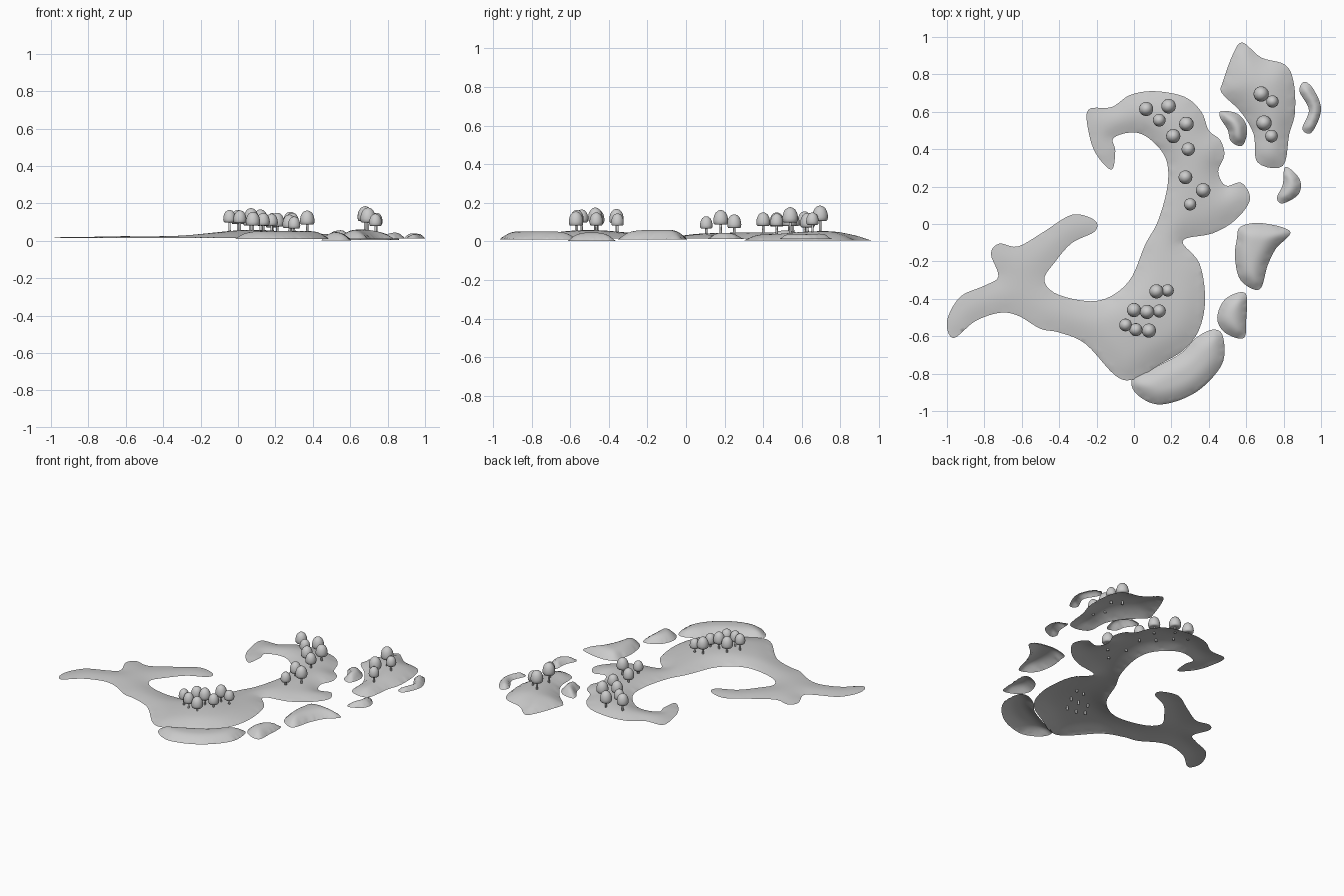
import bpy, bmesh, math
from mathutils import Vector, geometry, kdtree

# ---------- helpers ----------
def smooth_outline(flat, n=5):
    """Closed Catmull-Rom curve through the control points."""
    p = [Vector(flat[i:i + 2]) for i in range(0, len(flat), 2)]
    out = []
    for i in range(len(p)):
        a, b, c, d = p[i - 1], p[i], p[(i + 1) % len(p)], p[(i + 2) % len(p)]
        for k in range(n):
            t = k / n
            out.append(0.5 * (2 * b + (c - a) * t + (2 * a - 5 * b + 4 * c - d) * t * t
                              + (3 * b - a - 3 * c + d) * t ** 3))
    return out

def inside(q, poly):
    hit = False
    for i in range(len(poly)):
        a, b = poly[i - 1], poly[i]
        if (a.y > q.y) != (b.y > q.y) and q.x < a.x + (q.y - a.y) * (b.x - a.x) / (b.y - a.y):
            hit = not hit
    return hit

def finish(name, bm):
    me = bpy.data.meshes.new(name)
    bm.to_mesh(me)
    bm.free()
    for f in me.polygons:
        f.use_smooth = True
    ob = bpy.data.objects.new(name, me)
    bpy.context.collection.objects.link(ob)
    return ob

def island(name, flat, base, rise, width, hills=(), step=0.022, n=5):
    """Thin land shell: flat outline, rounded up from the shore, plus hills."""
    edge = smooth_outline(flat, n)
    kd = kdtree.KDTree(len(edge))
    for i, p in enumerate(edge):
        kd.insert((p.x, p.y, 0), i)
    kd.balance()
    pts = list(edge)
    x0, x1 = min(p.x for p in edge), max(p.x for p in edge)
    y0, y1 = min(p.y for p in edge), max(p.y for p in edge)
    for i in range(int((x1 - x0) / step) + 1):
        for j in range(int((y1 - y0) / step) + 1):
            q = Vector((x0 + i * step, y0 + (j + 0.5 * (i % 2)) * step))
            if inside(q, edge) and kd.find((q.x, q.y, 0))[2] > step * 0.6:
                pts.append(q)
    verts, _, faces, *_ = geometry.delaunay_2d_cdt(pts, [], [list(range(len(edge)))], 1, 1e-5)
    bm = bmesh.new()
    vs = []
    for i, v in enumerate(verts):
        d = 0 if i < len(edge) else kd.find((v.x, v.y, 0))[2]
        f = 1 - (1 - min(d / width, 1)) ** 2
        h = rise + sum(a * math.exp(-((v.x - cx) ** 2 + (v.y - cy) ** 2) / (2 * s * s))
                       for cx, cy, a, s in hills)
        vs.append(bm.verts.new((v.x, v.y, base + h * f)))
    for f in faces:
        bm.faces.new([vs[i] for i in f])
    bmesh.ops.delete(bm, geom=[v for v in bm.verts if not v.link_faces], context='VERTS')
    bm.normal_update()
    if sum(f.normal.z for f in bm.faces) < 0:
        bmesh.ops.reverse_faces(bm, faces=bm.faces[:])
    # ease the ridge lines
    for _ in range(4):
        bmesh.ops.smooth_vert(bm, verts=[v for v in bm.verts if not v.is_boundary],
                              factor=0.5, use_axis_z=True)
    return finish(name, bm)

def lathe(name, profile, x, y, seg):
    bm = bmesh.new()
    rings = [[bm.verts.new((x + r * math.cos(math.tau * k / seg), y + r * math.sin(math.tau * k / seg), z))
              for k in range(seg)] for r, z in profile]
    for a, b in zip(rings, rings[1:]):
        for k in range(seg):
            bm.faces.new((a[k], a[(k + 1) % seg], b[(k + 1) % seg], b[k]))
    bm.faces.new(rings[0][::-1])
    bm.faces.new(rings[-1])
    return finish(name, bm)

# egg-shaped crown: radius factor, height factor
CROWN = [(0.15, 0.07), (0.55, 0.03), (0.82, 0.03), (0.96, 0.12), (1, 0.28), (0.97, 0.46),
         (0.87, 0.65), (0.68, 0.83), (0.4, 0.95), (0.1, 1.0)]

def tree(x, y, top, r):
    h = r * 2.0
    lathe("tree_crown", [(r * a, top - h + h * b) for a, b in CROWN], x, y, 18)
    lathe("tree_trunk", [(0.008, 0.032), (0.006, 0.06), (0.006, top - h * 0.8)], x, y, 10)

# ---------- main island ----------
island("main_island", [
    -.245, .61, -.12, .625, -.02, .69, .11, .71, .27, .68, .36, .60, .40, .50, .46, .45, .483, .37, .45, .28,
    .49, .205, .575, .22, .62, .13, .54, .02, .42, -.05, .26, -.09, .35, -.21, .38, -.40, .35, -.56, .27, -.67,
    .14, -.75, 0, -.83, -.10, -.81, -.26, -.64, -.40, -.58, -.50, -.56, -.62, -.49, -.72, -.475, -.85, -.52,
    -.965, -.61, -1, -.52, -.93, -.39, -.80, -.33, -.725, -.28, -.765, -.16, -.72, -.105, -.62, -.12, -.48, -.04,
    -.33, .05, -.21, .02, -.21, -.04, -.33, -.10, -.42, -.20, -.48, -.30, -.40, -.38, -.19, -.41, -.03, -.31,
    .06, -.11, .13, .02, .18, .21, .17, .35, .09, .45, 0, .49, -.11, .46, -.10, .39, -.12, .29, -.20, .37, -.24, .48],
    0.014, 0.011, 0.13, [(0.08, -0.5, 0.034, 0.2), (0.2, 0.5, 0.02, 0.25), (0.38, 0.15, 0.012, 0.2)])

# ---------- outer islands ----------
island("northeast_island", [
    .58, .97, .68, .89, .81, .85, .855, .75, .86, .59, .83, .48, .795, .31, .66, .33, .64, .48, .57, .60,
    .47, .70, .475, .76, .53, .91], 0.004, 0.05, 0.16)
islets = [
    ([.47, .605, .56, .585, .605, .51, .58, .42, .52, .44, .50, .505, .46, .57], .01, .055, .06),
    ([.91, .76, .96, .72, 1, .61, .95, .49, .90, .51, .935, .61, .885, .71], .012, .035, .04),
    ([.81, .305, .885, .24, .88, .16, .795, .11, .765, .14, .795, .21], .012, .035, .045),
    ([.57, -.015, .68, .005, .835, -.04, .76, -.13, .715, -.22, .67, -.35, .57, -.30, .54, -.18, .55, -.08],
     .01, .05, .085),
    ([.595, -.37, .60, -.51, .585, -.61, .485, -.58, .445, -.50, .49, -.40], .003, .045, .075),
    ([.42, -.565, .475, -.60, .47, -.75, .33, -.90, .14, -.965, .015, -.91, -.01, -.83, .085, -.78,
      .245, -.695, .33, -.61], .01, .042, .09)]
for outline, base, rise, width in islets:
    island("islet", outline, base, rise, width, step=0.013, n=8)

# ---------- trees: x, y, top height, crown radius ----------
south = [(.12, -.36, .168, .038), (.18, -.355, .145, .033), (0, -.46, .165, .038), (.07, -.47, .175, .038),
         (.135, -.465, .15, .035), (-.045, -.54, .165, .034), (.01, -.565, .163, .035), (.08, -.57, .155, .038)]
north = [(.065, .615, .155, .038), (.135, .555, .145, .034), (.185, .63, .148, .039), (.28, .535, .155, .039),
         (.21, .47, .15, .038), (.29, .40, .15, .036), (.275, .25, .14, .037), (.37, .18, .162, .039),
         (.30, .105, .13, .033)]
northeast = [(.68, .695, .185, .041), (.74, .655, .15, .033), (.695, .54, .177, .041), (.735, .47, .145, .034)]
for t in south + north + northeast:
    tree(*t)
